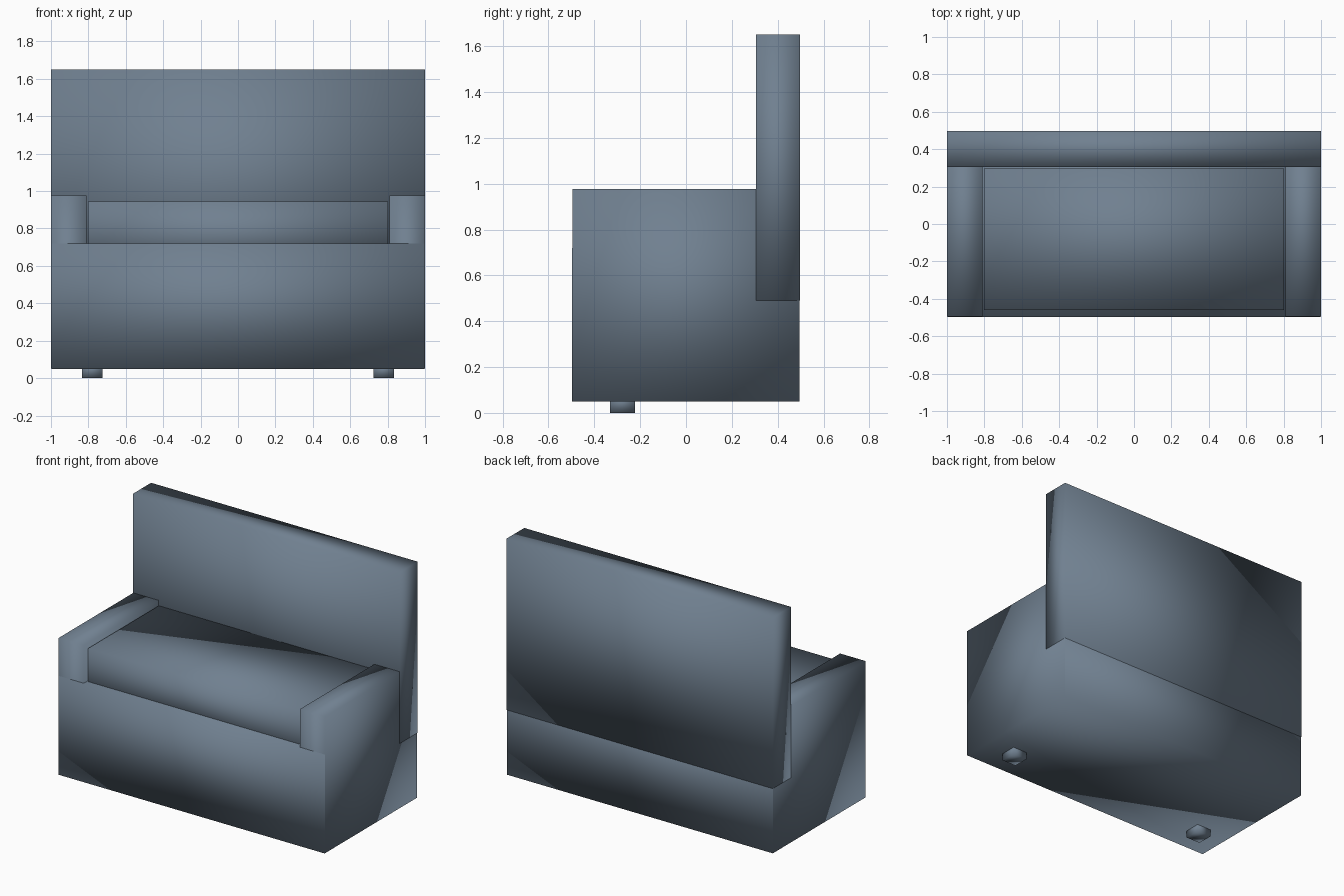
import bpy
from mathutils import Vector

cube = bpy.data.objects.get("Cube")
if cube:
    bpy.data.objects.remove(cube, do_unlink=True)

# One upholstery colour for the whole bench
fabric = bpy.data.materials.new("slate_blue_fabric")
fabric.use_nodes = True
colour = (0.162, 0.216, 0.279, 1)
fabric.diffuse_color = colour
fabric.node_tree.nodes["Principled BSDF"].inputs["Base Color"].default_value = colour


def box(name, low, high):
    """Smooth-shaded box between two opposite corners."""
    low, high = Vector(low), Vector(high)
    bpy.ops.mesh.primitive_cube_add(size=1, location=(low + high) / 2)
    obj = bpy.context.object
    obj.name = name
    obj.scale = high - low
    bpy.ops.object.transform_apply(location=False, rotation=False, scale=True)
    bpy.ops.object.shade_smooth()
    obj.data.materials.append(fabric)
    return obj


def box_pair(name, low, high):
    """A left box and its mirror image on the right."""
    box("left_" + name, low, high)
    box("right_" + name, (-high[0], *low[1:]), (-low[0], *high[1:]))


# Base, a hair narrower than the arms so that no faces coincide
box("base", (-0.998, -0.497, 0.05), (0.998, 0.495, 0.72))

# Seat cushion, sunk into the base
box("seat_cushion", (-0.803, -0.46, 0.6), (0.803, 0.298, 0.945))

# Tall backrest over the rear of the base
box("backrest", (-1, 0.305, 0.49), (1, 0.497, 1.65))

# Arms, running down to the floor of the base
box_pair("arm", (0.81, -0.495, 0.052), (0.999, 0.494, 0.977))

# Two short front feet
box_pair("front_foot", (0.725, -0.332, 0), (0.833, -0.222, 0.08))
